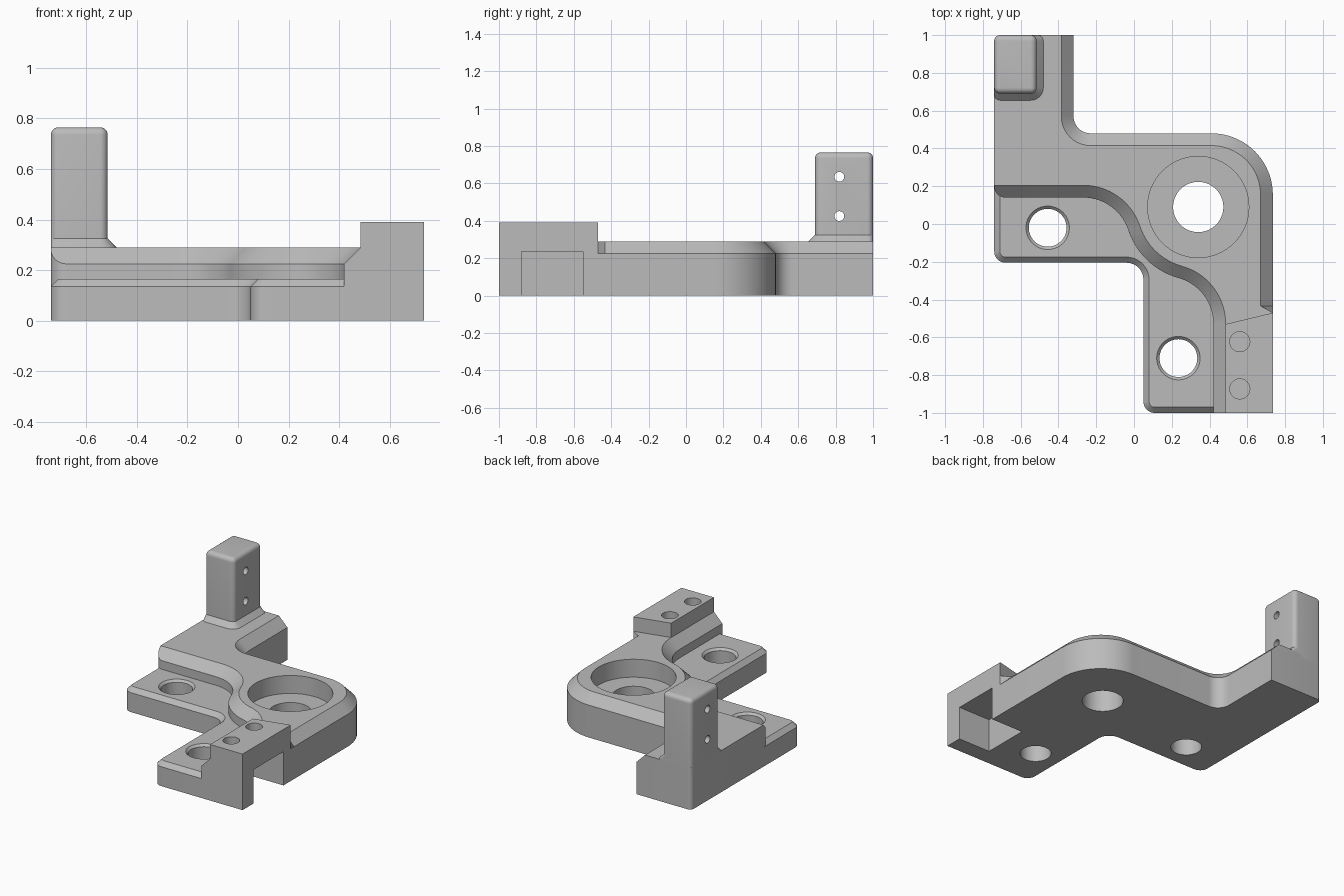
import bpy, bmesh
from math import radians, sin, cos, atan2, degrees

default = bpy.data.objects.get("Cube")
if default:
    bpy.data.objects.remove(default, do_unlink=True)

grey = bpy.data.materials.new("machined_grey")
grey.use_nodes = True
COLOUR = (0.5, 0.5, 0.5, 1)
grey.diffuse_color = COLOUR
grey.node_tree.nodes["Principled BSDF"].inputs["Base Color"].default_value = COLOUR


def arc(centre, r, start, end, n=10):
    angles = [radians(start + (end - start) * i / n) for i in range(n + 1)]
    return [(centre[0] + r * cos(a), centre[1] + r * sin(a)) for a in angles]


def at(points, z):
    return [(x, y, z) for x, y in points]


def loft(name, rings):
    """Closed solid skinned through rings of equal length."""
    bm = bmesh.new()
    rows = [[bm.verts.new(p) for p in ring] for ring in rings]
    n = len(rows[0])
    for low, high in zip(rows, rows[1:]):
        for i in range(n):
            j = (i + 1) % n
            bm.faces.new((low[i], low[j], high[j], high[i]))
    bm.faces.new(rows[0][::-1])
    bm.faces.new(rows[-1])
    bmesh.ops.remove_doubles(bm, verts=bm.verts, dist=0.0001)
    bmesh.ops.recalc_face_normals(bm, faces=bm.faces)
    mesh = bpy.data.meshes.new(name)
    bm.to_mesh(mesh)
    bm.free()
    ob = bpy.data.objects.new(name, mesh)
    bpy.context.collection.objects.link(ob)
    mesh.materials.append(grey)
    return ob


def lathe(name, x, y, steps):
    """Round cutter from (radius, height) steps."""
    return loft(name, [at(arc((x, y), r, 0, 354.375, 63), z) for r, z in steps])


def cut(ob, cutter):
    cutter.hide_render = True
    mod = ob.modifiers.new("cut", 'BOOLEAN')
    mod.operation = 'DIFFERENCE'
    mod.solver = 'EXACT'
    mod.object = cutter
    bpy.context.view_layer.objects.active = ob
    bpy.ops.object.modifier_apply(modifier=mod.name)
    bpy.data.objects.remove(cutter, do_unlink=True)


# Shared dimensions
LEFT, RIGHT, BACK, FRONT = -0.74, 0.735, 1.0, -1.0
STEP_Y, TOP, SHOULDER, CHAMFER = 0.14, 0.29, 0.225, 0.065
BORE, BEND_A, BEND_B = (0.34, 0.09), (-0.268, -0.11), (0.17, -0.527)


def heading(a, b):
    return degrees(atan2(b[1] - a[1], b[0] - a[0]))


def s_curve(d):
    """Front edge of the raised body, wrapping around the bore."""
    a, b = heading(BEND_A, BORE), heading(BEND_B, BORE)
    return (arc(BEND_A, 0.25 + d, 90, a, 14) + arc(BORE, 0.39 - d, a + 180, b + 180, 14)
            + arc(BEND_B, 0.25 + d, b, 0, 14))


def body_outline(d):
    corner = [(x, max(y, STEP_Y + d)) for x, y in arc((-0.68, 0.2), 0.06, 180, 270)]
    return (corner + s_curve(d) + [(0.42 + d, FRONT), (RIGHT, FRONT), (RIGHT, -0.47), (RIGHT - d, -0.433)]
            + arc((0.41, 0.155), 0.325 - d, 0, 90, 20) + arc((-0.23, 0.57), 0.09 + d, 270, 180)
            + [(-0.32 - d, BACK)] + arc((LEFT + 0.03, BACK - 0.03), 0.03, 90, 180, 6))


# Raised body: chamfer runs out on the rounded front left corner and at the block
low, high = body_outline(0), body_outline(CHAMFER)
middle = [(x, y, SHOULDER + (y - STEP_Y if i < 11 else 0)) for i, (x, y) in enumerate(low)]
for i, (x, y, z) in enumerate(middle):
    if (x, y) == (RIGHT, -0.47):
        middle[i] = (x, y, SHOULDER)
body = loft("raised_body", [at(low, 0), middle, at(high, TOP)])

# Counterbored main hole and side pocket
cut(body, lathe("bore_cutter", *BORE, [(0.133, -0.1), (0.133, 0.165), (0.268, 0.165), (0.268, 0.5)]))
pocket = [(0.485, -0.88), (0.9, -0.88), (0.9, -0.55), (0.485, -0.55)]
cut(body, loft("pocket_cutter", [at(pocket, -0.1), at(pocket, 0.235)]))


# Lower flange with chamfered rim and two countersunk holes
def flange_outline(d):
    return ([(LEFT + d, 0.2)] + arc((-0.68, -0.145), 0.06 - d, 180, 270)
            + arc((-0.04, -0.295), 0.09 + d, 90, 0) + arc((0.11, -0.94), 0.06 - d, 180, 270)
            + [(0.45, FRONT + d)] + s_curve(0.03)[::-1])


flange = loft("lower_flange", [at(flange_outline(0), 0), at(flange_outline(0), 0.135),
                               at(flange_outline(0.03), 0.165)])
for x, y in ((-0.457, -0.02), (0.235, -0.71)):
    cut(flange, lathe("flange_hole_cutter", x, y, [(0.1, -0.1), (0.1, 0.15), (0.135, 0.185)]))

# Raised block with two blind holes
plan = [(0.485, FRONT), (RIGHT, FRONT), (RIGHT, -0.47), (0.485, -0.53)]
block = loft("mounting_block", [at(plan, 0.25), at(plan, 0.39)])
for y in (-0.623, -0.873):
    cut(block, lathe("block_hole_cutter", 0.56, y, [(0.053, 0.3), (0.053, 0.5)]))


# Upright post with flared foot and rounded edges
def post_ring(z, inset=0.0, flare=0.0):
    x0, x1 = LEFT + inset, -0.515 - inset + flare
    y0, y1 = 0.69 + inset - flare, BACK - inset
    r = 0.031 - inset
    f = r + flare
    return at(arc((x0 + r, y0 + r), r, 180, 270, 6) + arc((x1 - f, y0 + f), f, 270, 360, 6)
              + arc((x1 - r, y1 - r), r, 0, 90, 6) + arc((x0 + r, y1 - r), r, 90, 180, 6), z)


rounding = [post_ring(0.735 + 0.03 * sin(radians(a)), 0.03 * (1 - cos(radians(a))))
            for a in range(0, 91, 15)]
post = loft("upright_post", [post_ring(0.26, 0, 0.035), post_ring(TOP, 0, 0.035), post_ring(0.325)] + rounding)
for z in (0.425, 0.635):
    drill = lathe("post_hole_cutter", 0, 0, [(0.026, -1.0), (0.026, 0.0)])
    drill.rotation_euler = (0, radians(90), 0)
    drill.location = (0, 0.82, z)
    bpy.context.view_layer.update()
    cut(post, drill)

# Smooth curved walls, keep machined edges sharp
bpy.ops.object.select_all(action='DESELECT')
for ob in (body, flange, block, post):
    ob.select_set(True)
bpy.ops.object.shade_smooth_by_angle(angle=radians(25))
